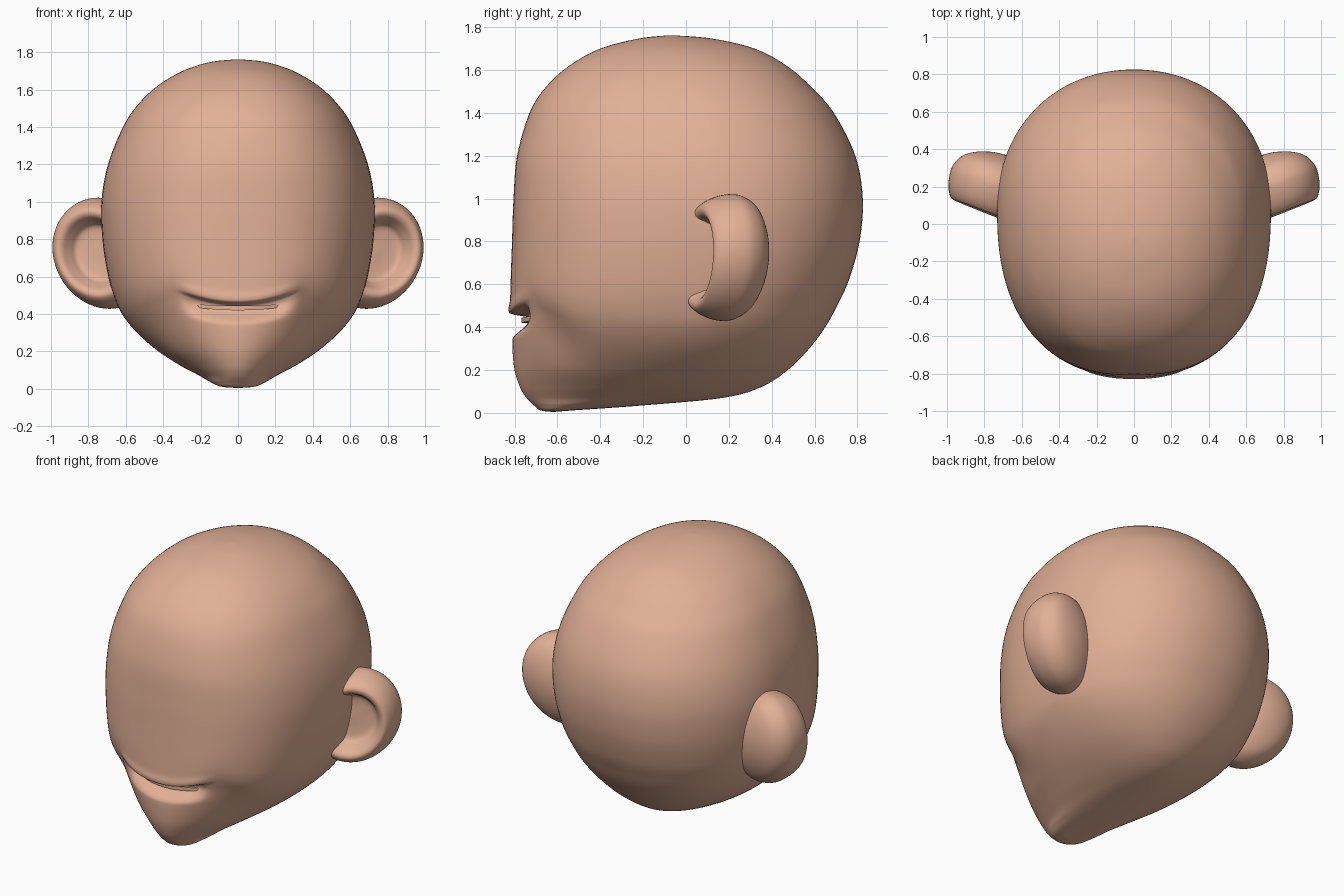
import bpy
import bmesh
import math
from mathutils import Vector

if "Cube" in bpy.data.objects:
    bpy.data.objects.remove(bpy.data.objects["Cube"])

skin = bpy.data.materials.new("skin")
skin.diffuse_color = (0.76, 0.435, 0.305, 1)
skin.use_nodes = True
skin.node_tree.nodes["Principled BSDF"].inputs["Base Color"].default_value = skin.diffuse_color


def spline(keys, per):
    """Smooth curve through key tuples, with clamped ends."""
    k = [Vector(p) for p in keys]
    k = [k[0]] + k + [k[-1]]
    out = []
    for i in range(1, len(k) - 2):
        a, b, c, d = k[i - 1:i + 3]
        for s in range(per):
            t = s / per
            out.append(b + 0.5 * t * ((c - a) + t * ((2 * a - 5 * b + 4 * c - d)
                       + t * (3 * (b - c) + d - a))))
    return out + [k[-2]]


def skin_rings(name, rings, angle=60):
    """Bridge closed rings of points and cap both ends."""
    bm = bmesh.new()
    vs = [[bm.verts.new(p) for p in r] for r in rings]
    n = len(vs[0])
    for a, b in zip(vs, vs[1:]):
        for i in range(n):
            bm.faces.new((a[i], a[(i + 1) % n], b[(i + 1) % n], b[i]))
    bm.faces.new(vs[0][::-1])
    bm.faces.new(vs[-1])
    bmesh.ops.recalc_face_normals(bm, faces=bm.faces)
    me = bpy.data.meshes.new(name)
    bm.to_mesh(me)
    bm.free()
    me.materials.append(skin)
    ob = bpy.data.objects.new(name, me)
    bpy.context.collection.objects.link(ob)
    bpy.ops.object.select_all(action='DESELECT')
    ob.select_set(True)
    bpy.context.view_layer.objects.active = ob
    bpy.ops.object.shade_smooth_by_angle(angle=math.radians(angle))
    return ob


def smooth(a, b, x):
    t = min(1, max(0, (x - a) / (b - a)))
    return t * t * (3 - 2 * t)


# Head: height, half width, front y, back y, widest y, front and back roundness
head_keys = [
    (0.005, 0.01, -0.63, -0.61, -0.62, 2.0, 2.0),
    (0.012, 0.09, -0.68, -0.52, -0.60, 2.0, 2.0),
    (0.035, 0.145, -0.71, -0.20, -0.50, 2.0, 1.9),
    (0.07, 0.205, -0.745, 0.17, -0.34, 1.95, 2.0),
    (0.12, 0.30, -0.775, 0.35, -0.20, 1.9, 2.1),
    (0.20, 0.425, -0.80, 0.475, -0.11, 1.9, 2.15),
    (0.30, 0.54, -0.81, 0.575, -0.05, 2.0, 2.15),
    (0.40, 0.62, -0.81, 0.65, 0.0, 2.2, 2.1),
    (0.50, 0.665, -0.82, 0.705, 0.03, 2.35, 2.1),
    (0.62, 0.698, -0.818, 0.76, 0.06, 2.42, 2.1),
    (0.80, 0.725, -0.812, 0.81, 0.08, 2.42, 2.1),
    (1.00, 0.73, -0.805, 0.825, 0.08, 2.38, 2.1),
    (1.20, 0.695, -0.788, 0.79, 0.06, 2.33, 2.1),
    (1.40, 0.615, -0.73, 0.69, 0.03, 2.3, 2.1),
    (1.52, 0.535, -0.655, 0.585, 0.0, 2.25, 2.1),
    (1.62, 0.43, -0.545, 0.47, -0.02, 2.2, 2.1),
    (1.70, 0.295, -0.40, 0.32, -0.05, 2.1, 2.0),
    (1.747, 0.15, -0.22, 0.12, -0.07, 2.0, 2.0),
    (1.762, 0.01, -0.08, -0.06, -0.07, 2.0, 2.0),
]
SEG = 128


def mouth(p):
    """Bend the rows into a smile and press the mouth slot inwards."""
    x, y, z = p
    ax = abs(x)
    front = 1 - smooth(-0.62, -0.35, y)
    near = smooth(0.18, 0.42, z) * (1 - smooth(0.47, 0.80, z)) * front
    fade = 1 - smooth(0.30, 0.58, ax)
    open_x = 1 - smooth(0.18, 0.33, ax)
    slot = smooth(0.34, 0.43, z) * (1 - smooth(0.447, 0.463, z))
    lip = math.exp(-((z - 0.48) / 0.03) ** 2) * (1 - smooth(0.22, 0.36, ax))
    z += near * fade * 0.06 * (min(ax, 0.36) / 0.3) ** 2
    y += front * (0.075 * slot * open_x - 0.01 * lip)
    return (x, y, z)


rings = []
for z, w, yf, yb, yc, nf, nb in spline(head_keys, 12):
    ring = []
    for i in range(SEG):
        a = 2 * math.pi * i / SEG
        s, c = math.sin(a), math.cos(a)
        n, dy = (nb, yb - yc) if s > 0 else (nf, yc - yf)
        x = math.copysign(abs(c) ** (2 / n), c) * w
        y = yc + math.copysign(abs(s) ** (2 / n), s) * dy
        ring.append(mouth((x, y, z)))
    rings.append(ring)
skin_rings("head", rings)

# Gum strip: a thin curved bar inside the mouth
gum = []
for i in range(25):
    x = -0.23 + 0.46 * i / 24
    y = -0.768 + 1.1 * x * x
    gum.append([(x, y, 0.42 + 0.3 * x * x), (x, y, 0.445 + 0.15 * x * x),
                (x, y + 0.07, 0.445 + 0.15 * x * x), (x, y + 0.07, 0.42 + 0.3 * x * x)])
skin_rings("gum", gum, 30)

# Ears: cupped front, thick rounded rim, domed back (radius, forward offset)
ear_keys = [(0.01, 0.0), (0.28, 0.0), (0.48, 0.01), (0.57, 0.05), (0.67, 0.095),
            (0.79, 0.1), (0.91, 0.055), (0.985, -0.015), (0.985, -0.075),
            (0.87, -0.14), (0.64, -0.185), (0.33, -0.215), (0.01, -0.225)]
out, fwd = Vector((0.93, 0.36, 0)), Vector((0.36, -0.93, 0))
for side, label in ((1, "left_ear"), (-1, "right_ear")):
    rings = []
    for r, f in spline(ear_keys, 5):
        ring = []
        for i in range(64):
            a = 2 * math.pi * i / 64
            dz = 0.298 * r * math.sin(a)
            u = 0.278 * r * math.cos(a) + 0.11 * dz
            p = Vector((0.735, 0.15 + 0.02 * dz, 0.725 + dz)) + out * u + fwd * f
            ring.append((p.x * side, p.y, p.z))
        rings.append(ring)
    skin_rings(label, rings)
